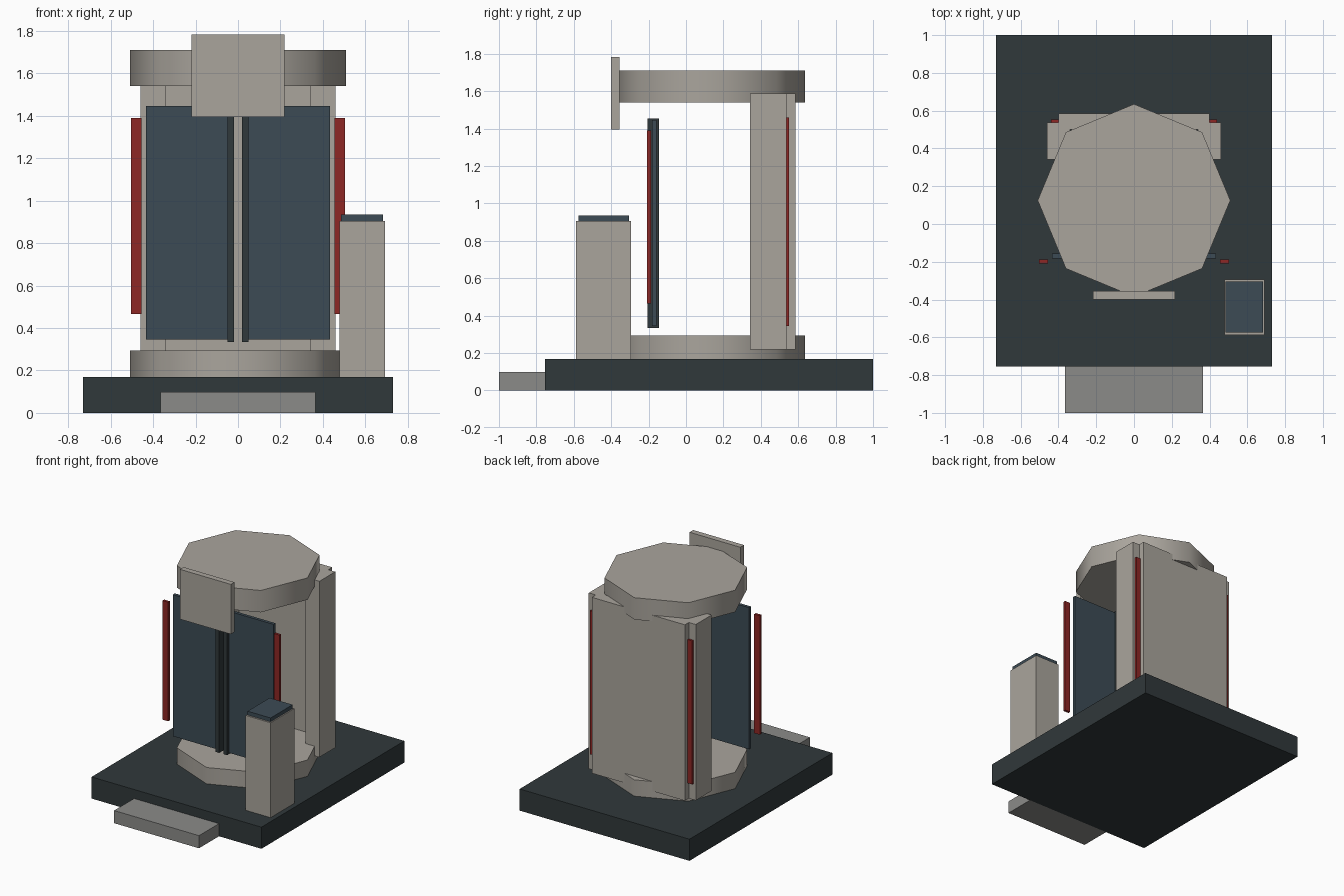
import bpy, math

if "Cube" in bpy.data.objects:
    bpy.data.objects.remove(bpy.data.objects["Cube"])


def material(name, r, g, b):
    m = bpy.data.materials.new(name)
    m.diffuse_color = (r, g, b, 1)
    m.use_nodes = True
    m.node_tree.nodes["Principled BSDF"].inputs["Base Color"].default_value = m.diffuse_color
    return m


BEIGE = material("beige", 0.40, 0.375, 0.335)
GREY = material("grey", 0.26, 0.26, 0.25)
DARK = material("dark", 0.03, 0.04, 0.043)
SLATE = material("slate", 0.045, 0.07, 0.09)
RED = material("red", 0.27, 0.02, 0.018)


def box(name, x, y, z, mat):
    """Box from (min, max) ranges on each axis."""
    bpy.ops.mesh.primitive_cube_add(size=1)
    o = bpy.context.object
    o.name = o.data.name = name
    for v in o.data.vertices:
        v.co = [(r[0] + r[1]) / 2 + c * (r[1] - r[0]) for c, r in zip(v.co, (x, y, z))]
    o.data.materials.append(mat)
    return o


def pair(name, x, y, z, mat):
    """The same box on the left and the right."""
    box(name + "_right", x, y, z, mat)
    box(name + "_left", (-x[1], -x[0]), y, z, mat)


def drum(name, z0, z1):
    """Eight-sided drum with a corner facing front and back."""
    bpy.ops.mesh.primitive_cylinder_add(vertices=8, radius=0.51, depth=z1 - z0,
                                        location=(0, 0.125, (z0 + z1) / 2))
    o = bpy.context.object
    o.name = o.data.name = name
    o.data.materials.append(BEIGE)
    bpy.ops.object.shade_smooth_by_angle(angle=math.radians(50))


# Platform and front step
box("platform", (-0.73, 0.73), (-0.755, 1.0), (0, 0.168), DARK)
box("step", (-0.365, 0.365), (-1.0, -0.755), (0, 0.098), GREY)

# Octagonal floor and roof
drum("floor_drum", 0.168, 0.295)
drum("roof_drum", 1.54, 1.71)

# Rear shell: side walls, back panel and recessed light strips
pair("side_wall", (0.34, 0.46), (0.342, 0.537), (0.22, 1.587), BEIGE)
box("back_panel", (-0.40, 0.40), (0.50, 0.585), (0.22, 1.587), BEIGE)
pair("rear_light", (0.40, 0.44), (0.535, 0.552), (0.345, 1.46), RED)

# Front doors with dark inner trims and red light strips
pair("door", (0.045, 0.433), (-0.182, -0.157), (0.345, 1.445), SLATE)
pair("door_trim", (0.018, 0.05), (-0.205, -0.145), (0.335, 1.455), DARK)
pair("front_light", (0.455, 0.503), (-0.208, -0.188), (0.465, 1.39), RED)

# Blank sign above the doors
box("sign_plate", (-0.218, 0.218), (-0.40, -0.355), (1.395, 1.782), BEIGE)

# Control pedestal with screen
box("pedestal", (0.478, 0.692), (-0.588, -0.294), (0.168, 0.905), BEIGE)
box("screen", (0.485, 0.683), (-0.575, -0.305), (0.905, 0.935), SLATE)
